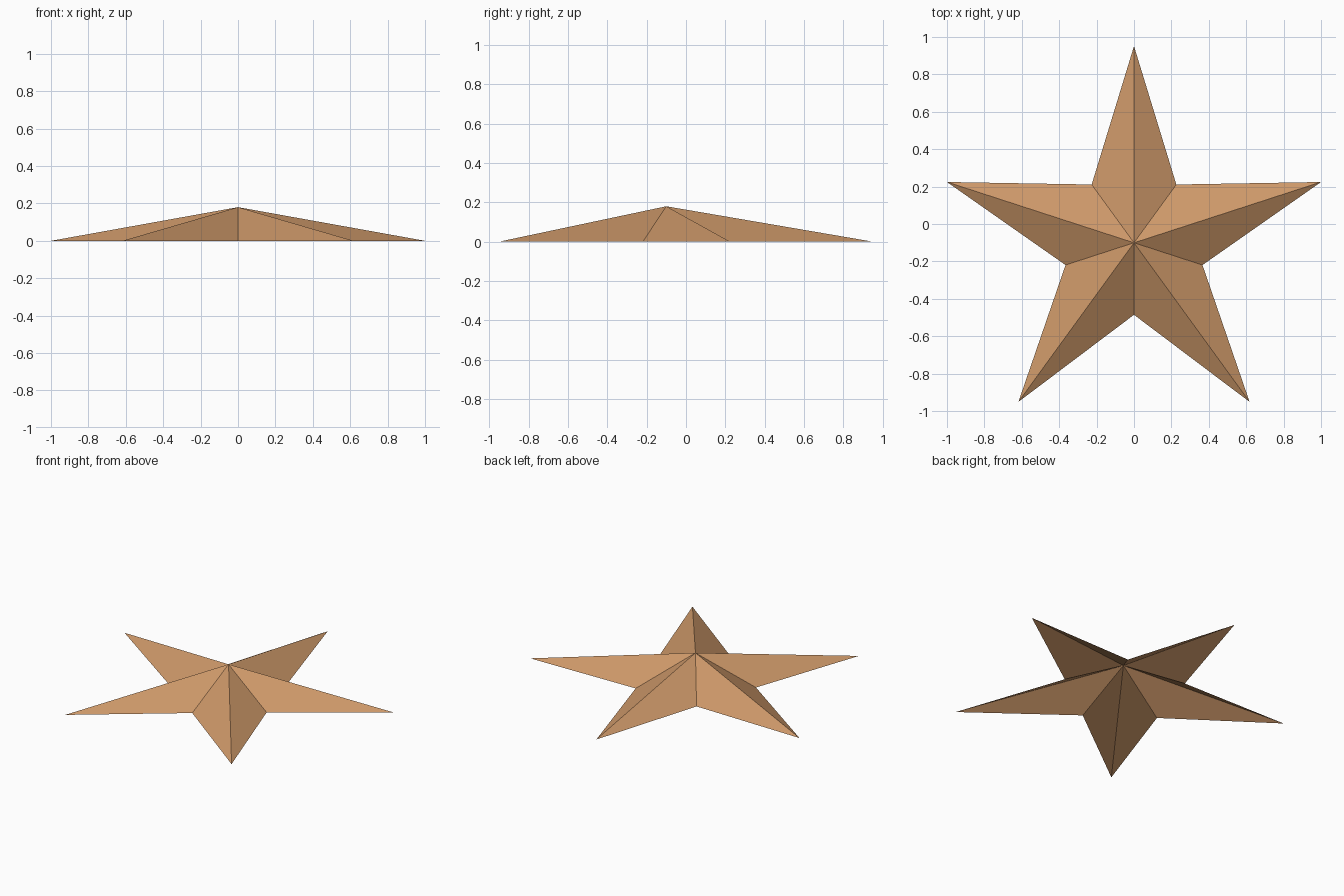
import bpy
import bmesh
import math

if "Cube" in bpy.data.objects:
    bpy.data.objects.remove(bpy.data.objects["Cube"])

# Main dimensions
POINTS = 5
OUTER = 1 / math.cos(math.radians(18))              # tip radius, overall width 2
INNER = 0.385                                       # notch radius
HEIGHT = 0.18
CENTRE_Y = -OUTER * (1 - math.cos(math.pi / POINTS)) / 2

copper = bpy.data.materials.new("copper_brown")
copper.diffuse_color = (0.61, 0.314, 0.141, 1)
copper.use_nodes = True
copper.node_tree.nodes["Principled BSDF"].inputs["Base Color"].default_value = copper.diffuse_color

# Open-bottomed faceted star: rim of alternating tips and notches, raised apex
bm = bmesh.new()
apex = bm.verts.new((0, CENTRE_Y, HEIGHT))
rim = []
for i in range(2 * POINTS):
    radius = INNER if i % 2 else OUTER
    angle = math.pi / 2 + i * math.pi / POINTS
    rim.append(bm.verts.new((radius * math.cos(angle),
                             CENTRE_Y + radius * math.sin(angle), 0)))
for a, b in zip(rim, rim[1:] + rim[:1]):
    bm.faces.new((apex, a, b))

mesh = bpy.data.meshes.new("star_shell")
bm.to_mesh(mesh)
bm.free()
mesh.materials.append(copper)
star = bpy.data.objects.new("star_shell", mesh)
bpy.context.collection.objects.link(star)
